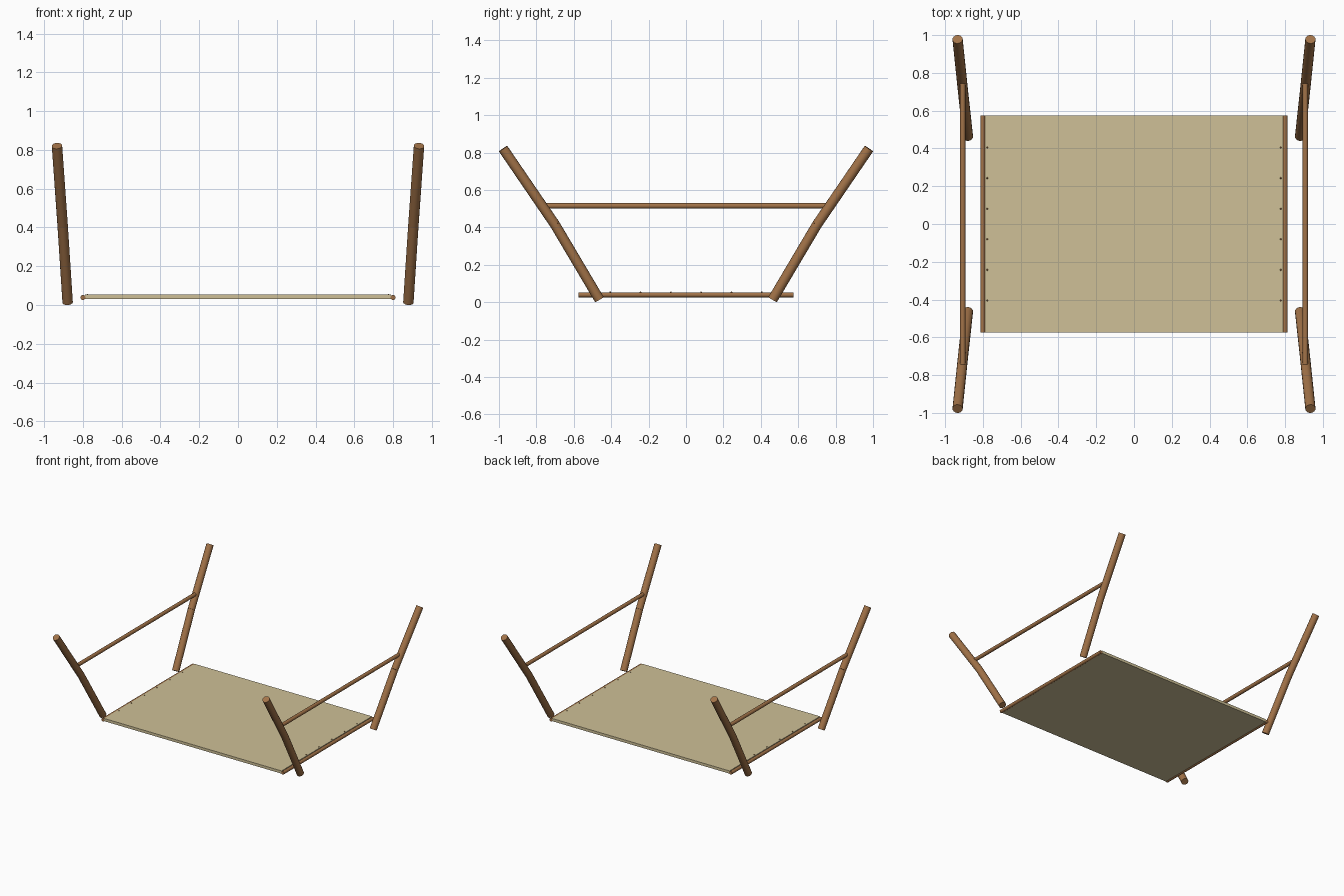
import bpy
from math import radians
from mathutils import Vector

if "Cube" in bpy.data.objects:
    bpy.data.objects.remove(bpy.data.objects["Cube"])


def material(name, rgb):
    m = bpy.data.materials.new(name)
    m.diffuse_color = (*rgb, 1)
    m.use_nodes = True
    m.node_tree.nodes["Principled BSDF"].inputs["Base Color"].default_value = m.diffuse_color
    return m


wood = material("wood", (0.36, 0.17, 0.065))
canvas = material("canvas", (0.62, 0.53, 0.31))


def rod(name, a, b, r, sides=16):
    """Round pole running from point a to point b."""
    a, b = Vector(a), Vector(b)
    d = b - a
    bpy.ops.mesh.primitive_cylinder_add(
        vertices=sides, radius=r, depth=d.length, location=(a + b) / 2,
        rotation=d.to_track_quat('Z', 'Y').to_euler())
    ob = bpy.context.object
    ob.name = name
    ob.data.materials.append(wood)
    bpy.ops.object.shade_smooth_by_angle(angle=radians(40))
    return ob


for sx, side in ((-1, "left"), (1, "right")):
    # Splayed legs, each bent slightly at mid height
    for sy, end in ((-1, "front"), (1, "back")):
        foot = (sx * 0.879, sy * 0.463, 0.014)
        bend = (sx * 0.905, sy * 0.70, 0.414)
        tip = (sx * 0.934, sy * 0.978, 0.821)
        rod(f"{end}_{side}_lower_leg", foot, bend, 0.027)
        rod(f"{end}_{side}_upper_leg", bend, tip, 0.027)

    # Side rail between the legs and pole at the canvas edge
    rod(f"{side}_rail", (sx * 0.907, -0.745, 0.515), (sx * 0.907, 0.745, 0.515), 0.0145)
    rod(f"{side}_canvas_pole", (sx * 0.80, -0.575, 0.039), (sx * 0.80, 0.575, 0.039), 0.013)

    # Small tacks holding the canvas
    for i in range(6):
        bpy.ops.mesh.primitive_uv_sphere_add(
            segments=8, ring_count=6, radius=0.005,
            location=(sx * 0.777, -0.405 + i * 0.162, 0.052))
        tack = bpy.context.object
        tack.name = f"{side}_tack_{i + 1}"
        tack.data.materials.append(wood)

# Canvas sheet
bpy.ops.mesh.primitive_cube_add(size=1, location=(0, 0, 0.042))
sheet = bpy.context.object
sheet.name = "canvas_sheet"
sheet.scale = (1.58, 1.15, 0.022)
bpy.ops.object.transform_apply(location=False, rotation=False, scale=True)
sheet.data.materials.append(canvas)
